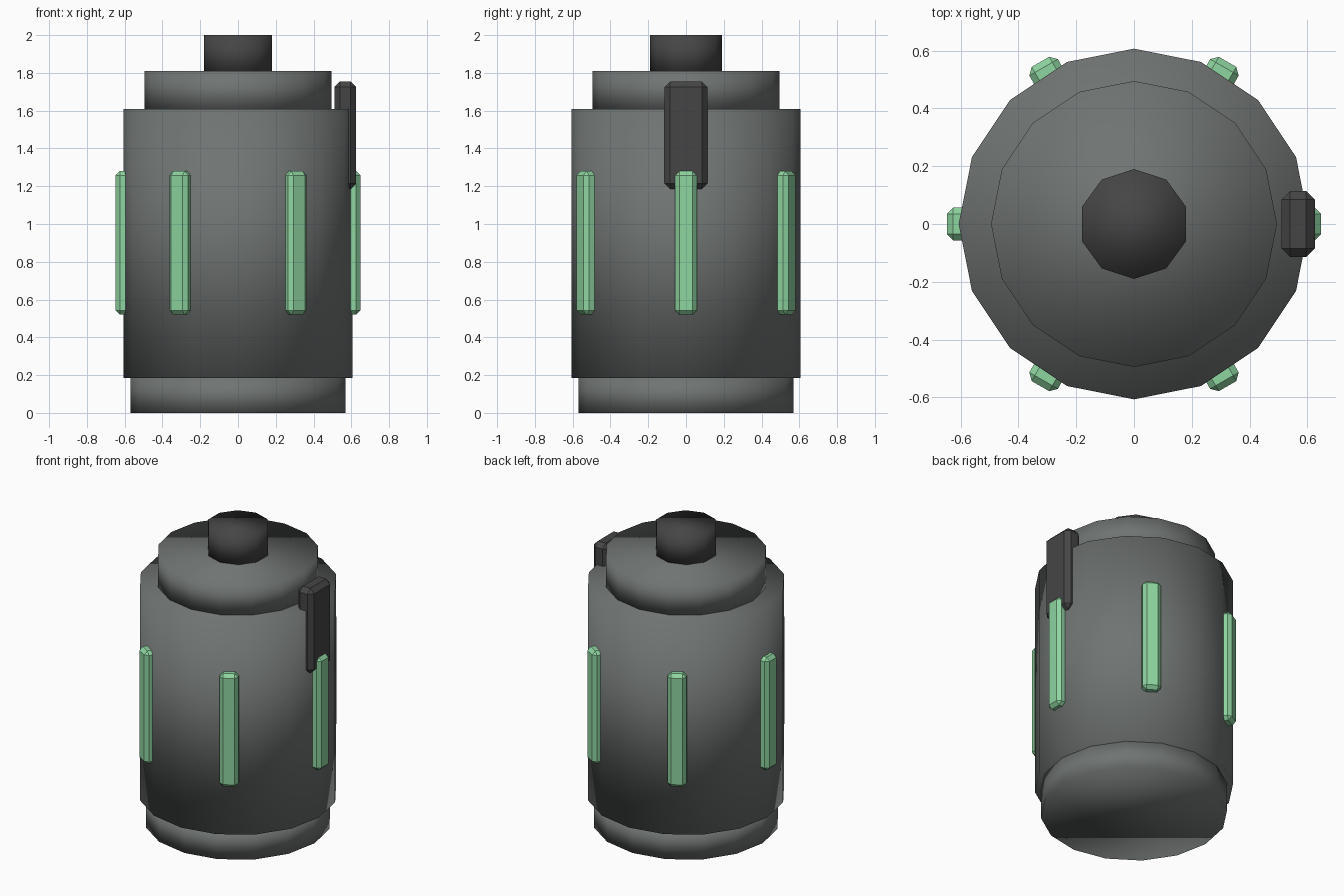
import bpy, math

if "Cube" in bpy.data.objects:
    bpy.data.objects.remove(bpy.data.objects["Cube"])


def material(name, rgb):
    m = bpy.data.materials.new(name)
    m.diffuse_color = (*rgb, 1)
    m.use_nodes = True
    m.node_tree.nodes["Principled BSDF"].inputs["Base Color"].default_value = m.diffuse_color
    return m


GREY = material("metal grey", (0.16, 0.175, 0.168))
DARK = material("dark grey", (0.06, 0.06, 0.06))
GREEN = material("light green", (0.27, 0.66, 0.35))


def drum(name, sides, radius, z0, z1, mat):
    """Smooth-shaded upright cylinder with one corner on the +y axis."""
    bpy.ops.mesh.primitive_cylinder_add(vertices=sides, radius=radius, depth=z1 - z0,
                                        location=(0, 0, (z0 + z1) / 2))
    ob = bpy.context.object
    ob.name = name
    ob.data.materials.append(mat)
    bpy.ops.object.shade_smooth()


def block(name, radius, angle, z, size, bevel, mat):
    """Chamfered box standing at a radius and turned to face outward."""
    bpy.ops.mesh.primitive_cube_add(
        size=1, location=(radius * math.cos(angle), radius * math.sin(angle), z))
    ob = bpy.context.object
    ob.name = name
    ob.scale = size
    bpy.ops.object.transform_apply(location=False, rotation=False, scale=True)
    ob.rotation_euler.z = angle
    ob.data.materials.append(mat)
    mod = ob.modifiers.new("chamfer", 'BEVEL')
    mod.width = bevel
    mod.segments = 1


# Stacked canister
drum("base", 16, 0.57, 0, 0.187, GREY)
drum("body", 16, 0.607, 0.185, 1.61, GREY)
drum("collar", 16, 0.495, 1.60, 1.81, GREY)
drum("cap", 10, 0.19, 1.80, 2.0, DARK)

# Six green strips around the body
for i in range(6):
    block(f"strip_{i + 1}", 0.608, i * math.pi / 3, 0.90, (0.08, 0.114, 0.76), 0.022, GREEN)

# Safety lever on the right side
block("lever", 0.568, 0, 1.47, (0.116, 0.228, 0.57), 0.03, DARK)
